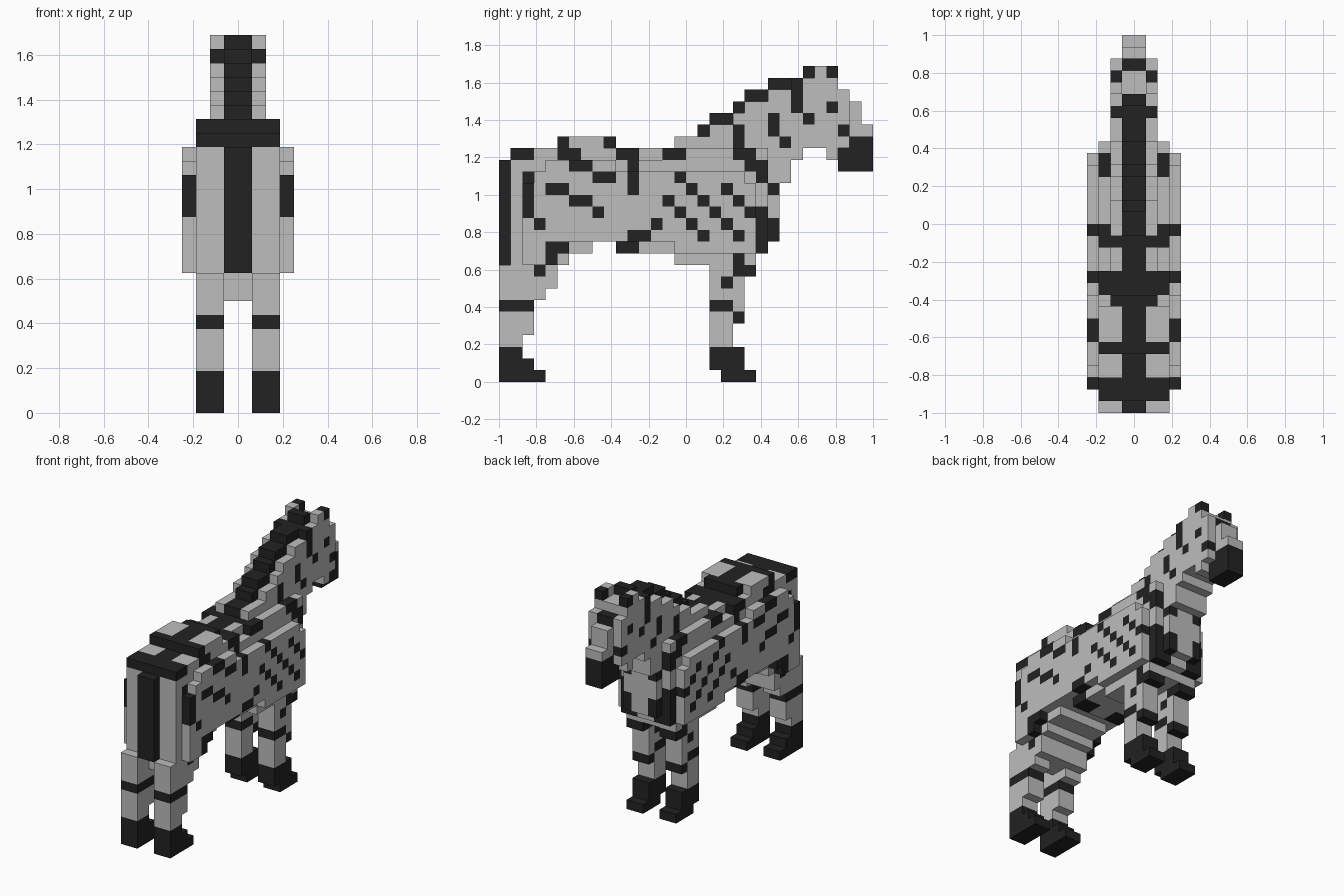
import bpy
import bmesh
from mathutils import Vector

cube = bpy.data.objects.get("Cube")
if cube:
    bpy.data.objects.remove(cube, do_unlink=True)

CELL = 1 / 16          # edge of one block
HALF_LENGTH = 16       # blocks from the centre to either end
GREY, BLACK = range(2)


def make_material(name, value):
    mat = bpy.data.materials.new(name)
    mat.use_nodes = True
    colour = (value, value, value, 1)
    mat.diffuse_color = colour
    mat.node_tree.nodes["Principled BSDF"].inputs["Base Color"].default_value = colour
    return mat


materials = [make_material("coat_grey", 0.51), make_material("stripe_black", 0.016)]
markings = set()       # side positions of the dark coat blocks
blocks = {}            # block position -> (part name, colour)


def streaks(run, rise, *starts):
    """Mark rows of dark blocks; each start is y, z and the number of blocks."""
    for y, z, count in starts:
        for step in range(count):
            markings.add((y + run * step, z + rise * step))


def fill(part, layers, y_span, z_span, colour=None):
    """Fill mirrored blocks; layers count outward from the centre, spans are inclusive."""
    for layer in range(layers[0], layers[1] + 1):
        for y in range(y_span[0], y_span[1] + 1):
            for z in range(z_span[0], z_span[1] + 1):
                tint = colour
                if tint is None:
                    tint = BLACK if layer and (y, z) in markings else GREY
                for x in (layer, -1 - layer):
                    blocks[x, y, z] = (part, tint)


# Level streaks: rump, haunch and belly, then withers and legs
streaks(1, 0, (1, 19, 2), (5, 19, 2), (6, 18, 2), (8, 17, 2), (4, 16, 2), (6, 15, 2),
        (4, 11, 2), (10, 11, 2), (11, 12, 2), (10, 19, 2))
streaks(1, 0, (14, 19, 2), (20, 9, 2), (0, 6, 3), (18, 6, 2))
# Upright stripes: buttock, loin, chest and neck
streaks(0, 1, (2, 14, 4), (11, 16, 4), (22, 11, 4), (20, 19, 3), (21, 18, 2),
        (22, 17, 2), (23, 21, 2), (25, 23, 3))
# Rows of spots falling across the shoulder
streaks(1, -1, (14, 15, 4), (15, 17, 6), (19, 16, 5))
# Single spots: hindquarters, forequarters, face and ear tips
streaks(0, 0, (5, 20, 1), (9, 20, 1), (8, 14, 1), (3, 13, 1), (4, 10, 1), (3, 9, 1))
streaks(0, 0, (13, 13, 1), (23, 13, 1), (23, 16, 1), (20, 10, 1), (19, 8, 1), (20, 5, 1))
streaks(0, 0, (24, 20, 1), (26, 22, 1), (28, 23, 1), (29, 21, 1), (28, 26, 1))

CORE, INNER, BROAD, LIMB, FLANK = (0, 0), (0, 1), (0, 2), (1, 2), (3, 3)

# Torso: barrel, rump, withers and belly
fill("torso", BROAD, (1, 22), (12, 18))
fill("torso", BROAD, (1, 11), (19, 19))
fill("torso", INNER, (12, 13), (19, 19))
fill("torso", BROAD, (14, 22), (19, 19))
fill("torso", BROAD, (5, 8), (20, 20))
fill("torso", INNER, (9, 9), (20, 20))
fill("torso", BROAD, (1, 7), (11, 11))
fill("torso", BROAD, (10, 22), (11, 11))
fill("torso", BROAD, (1, 5), (10, 10))
fill("torso", BROAD, (15, 21), (10, 10))
fill("torso", CORE, (2, 4), (8, 9))

# Flanks: haunch, ribs and shoulder
fill("flanks", FLANK, (2, 21), (12, 16))
fill("flanks", FLANK, (3, 20), (17, 17))
fill("flanks", FLANK, (4, 9), (18, 18))
fill("flanks", FLANK, (2, 5), (11, 11))
fill("flanks", FLANK, (2, 4), (10, 10))
fill("flanks", FLANK, (15, 21), (11, 11))

# Chest and stepped neck
fill("neck", INNER, (23, 23), (12, 18))
fill("neck", INNER, (24, 24), (17, 18))
fill("neck", INNER, (23, 25), (19, 19))
for z, back in zip(range(20, 25), (15, 18, 20, 21, 23)):
    fill("neck", INNER, (back, 25), (z, z))
fill("neck", INNER, (25, 25), (25, 25))

# Head, nose bridge and ears
fill("head", INNER, (26, 29), (20, 24))
fill("head", INNER, (26, 28), (25, 25))
fill("head", INNER, (28, 28), (19, 19))
fill("head", CORE, (30, 30), (21, 23))
fill("head", CORE, (31, 31), (21, 21))
fill("head", CORE, (29, 29), (24, 24), BLACK)
fill("ears", (1, 1), (27, 28), (26, 26))
fill("muzzle", CORE, (29, 31), (18, 20), BLACK)

# Mane crest along the neck
for z, back, front in ((21, 17, 17), (22, 18, 19), (23, 20, 20),
                       (24, 21, 22), (25, 23, 25), (26, 26, 26)):
    fill("mane", CORE, (back, front), (z, z), BLACK)

# Dark strip along the spine, following the topmost centre block
for y in range(1, 27):
    top = max(z for x, yy, z in blocks if x == 0 and yy == y)
    fill("mane", CORE, (y, y), (top, top), BLACK)

# Tail
fill("tail", CORE, (0, 0), (10, 18), BLACK)

# Hind legs, widening step by step toward the thigh
for z, front in zip(range(3, 10), (1, 2, 2, 2, 3, 4, 4)):
    fill("hind_legs", LIMB, (0, front), (z, z))

# Front legs
fill("front_legs", LIMB, (18, 19), (3, 4))
fill("front_legs", LIMB, (18, 20), (5, 8))
fill("front_legs", LIMB, (18, 21), (9, 9))

# Hooves
fill("hind_hooves", LIMB, (0, 3), (0, 0), BLACK)
fill("hind_hooves", LIMB, (0, 2), (1, 1), BLACK)
fill("hind_hooves", LIMB, (0, 1), (2, 2), BLACK)
fill("front_hooves", LIMB, (19, 21), (0, 0), BLACK)
fill("front_hooves", LIMB, (18, 20), (1, 2), BLACK)


def build_part(part):
    """Make one mesh from the exposed sides of a part's blocks."""
    bm = bmesh.new()
    for cell, (owner, colour) in blocks.items():
        if owner != part:
            continue
        centre = Vector(cell) + Vector((0.5, 0.5 - HALF_LENGTH, 0.5))
        for axis in range(3):
            for sign in (-1, 1):
                normal = Vector((0, 0, 0))
                normal[axis] = sign
                neighbour = tuple(int(c + n) for c, n in zip(cell, normal))
                if neighbour in blocks:
                    continue
                u = Vector((0, 0, 0))
                u[(axis + 1) % 3] = 0.5
                v = normal.cross(u)
                middle = centre + normal / 2
                corners = (middle - u - v, middle + u - v, middle + u + v, middle - u + v)
                face = bm.faces.new([bm.verts.new(c * CELL) for c in corners])
                face.material_index = colour
    bmesh.ops.remove_doubles(bm, verts=bm.verts, dist=CELL / 100)
    mesh = bpy.data.meshes.new(part)
    bm.to_mesh(mesh)
    bm.free()
    for mat in materials:
        mesh.materials.append(mat)
    bpy.context.scene.collection.objects.link(bpy.data.objects.new(part, mesh))


for part in sorted({owner for owner, colour in blocks.values()}):
    build_part(part)
